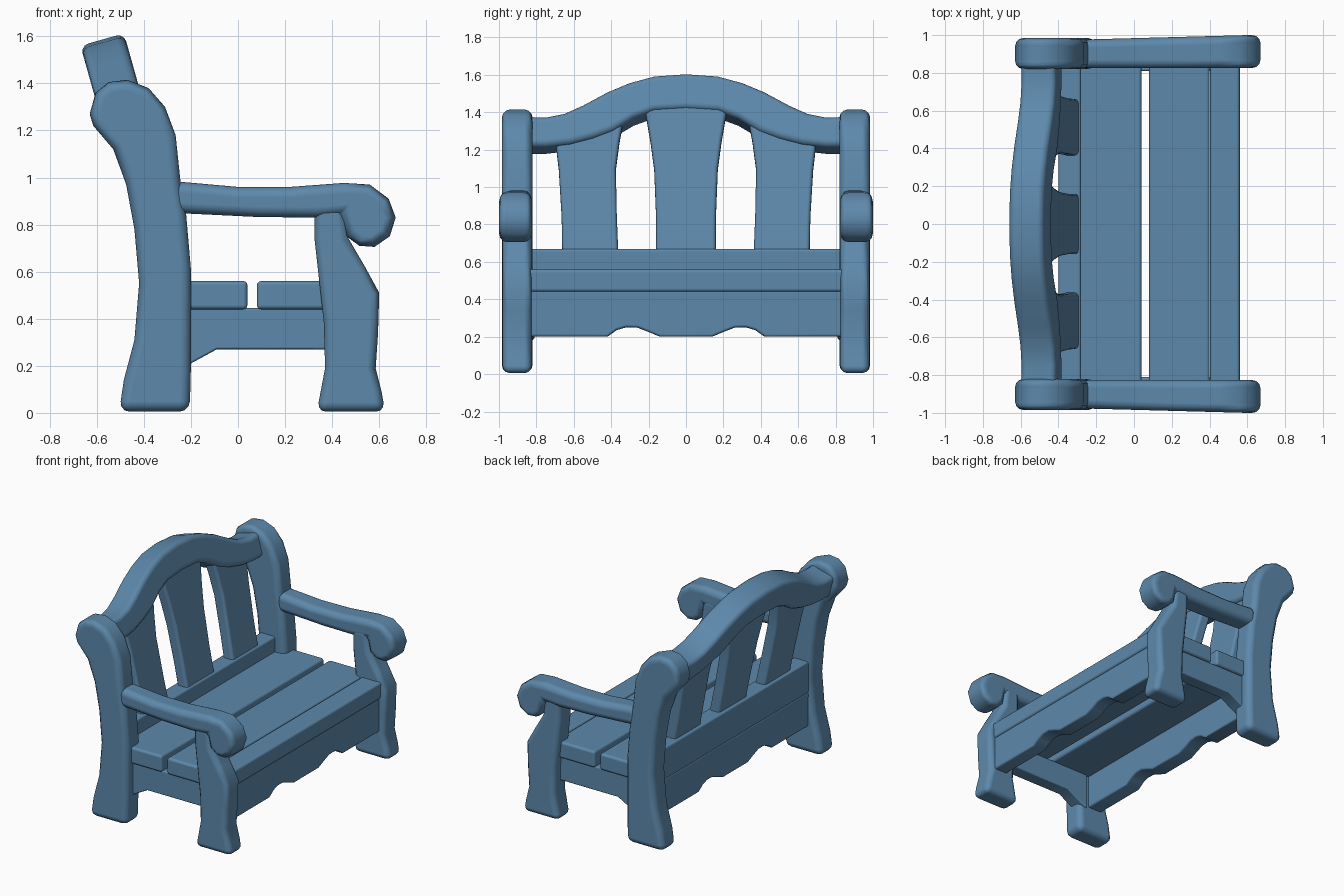
import bpy
import bmesh

cube = bpy.data.objects.get("Cube")
if cube:
    bpy.data.objects.remove(cube, do_unlink=True)

# One paint colour for the whole bench
blue = bpy.data.materials.new("blue_paint")
blue.use_nodes = True
color = (0.11, 0.25, 0.41, 1)
blue.diffuse_color = color
bsdf = next(n for n in blue.node_tree.nodes if n.type == 'BSDF_PRINCIPLED')
bsdf.inputs["Base Color"].default_value = color


def prism(name, profile, axis, low, high, bevel=0.03, lean=0.0, pivot=0.0, flare=0.0):
    """Extrude a profile (x,z along y, or y,z along x) and round its edges.
    lean tilts it backwards about its front face, flare widens its outer side to the front."""
    bm = bmesh.new()
    rings = []
    outer = max(low, high, key=abs)
    for d in (low, high):
        ring = []
        for a, z in profile:
            if axis == 'y':
                grow = flare * (a - 0.6) if d == outer else 0
                co = (a, d * (1 + grow), z)
            else:
                co = (d - lean * (z - pivot), a, z + lean * (d - high))
            ring.append(bm.verts.new(co))
        rings.append(ring)
    n = len(profile)
    for ring in rings:
        bm.faces.new(ring)
    for i in range(n):
        j = (i + 1) % n
        bm.faces.new((rings[0][i], rings[0][j], rings[1][j], rings[1][i]))
    bmesh.ops.recalc_face_normals(bm, faces=bm.faces)
    for f in bm.faces:
        f.smooth = True
    mesh = bpy.data.meshes.new(name)
    bm.to_mesh(mesh)
    bm.free()
    mesh.materials.append(blue)
    obj = bpy.data.objects.new(name, mesh)
    bpy.context.collection.objects.link(obj)
    mod = obj.modifiers.new("rounded_edges", 'BEVEL')
    mod.width = bevel
    mod.segments = 3
    mod.limit_method = 'ANGLE'
    mod.angle_limit = 0.9
    mod.harden_normals = True
    return obj


def rect(a0, a1, z0, z1):
    return [(a0, z0), (a1, z0), (a1, z1), (a0, z1)]


def symmetric(half):
    """Mirror an open run of (y, z) points that starts on the centre line."""
    return [(-y, z) for y, z in reversed(half) if y > 0] + half


# Side frames: back posts, front legs, scrolled arms and side rails
back_post = [(-0.505, 0.005), (-0.205, 0.005), (-0.2, 0.2), (-0.2, 0.61), (-0.22, 0.84),
             (-0.245, 0.99), (-0.265, 1.18), (-0.31, 1.3), (-0.38, 1.38), (-0.47, 1.415),
             (-0.55, 1.405), (-0.605, 1.36), (-0.63, 1.27), (-0.615, 1.22), (-0.53, 1.12),
             (-0.475, 0.97), (-0.44, 0.78), (-0.42, 0.55), (-0.44, 0.31), (-0.485, 0.14)]
front_leg = [(0.335, 0.005), (0.625, 0.005), (0.61, 0.09), (0.585, 0.19), (0.595, 0.34),
             (0.6, 0.51), (0.54, 0.62), (0.47, 0.74), (0.45, 0.9), (0.325, 0.9),
             (0.325, 0.74), (0.365, 0.38), (0.37, 0.19)]
arm = [(-0.28, 0.85), (0.09, 0.832), (0.33, 0.83), (0.44, 0.84), (0.46, 0.75),
       (0.515, 0.71), (0.58, 0.705), (0.645, 0.75), (0.67, 0.83), (0.64, 0.91),
       (0.56, 0.97), (0.45, 0.977), (0.22, 0.96), (0.0, 0.96), (-0.28, 0.985)]
side_rail = [(-0.26, 0.18), (-0.2, 0.21), (-0.09, 0.27), (0.42, 0.27), (0.42, 0.445), (-0.26, 0.445)]

for side, s in (("left", 1), ("right", -1)):
    for name, profile, inner, outer, bevel, flare in (
            ("back_post", back_post, 0.82, 0.985, 0.045, 0),
            ("front_leg", front_leg, 0.825, 0.98, 0.04, 0),
            ("arm", arm, 0.825, 1.0, 0.045, 0.027),
            ("side_rail", side_rail, 0.81, 0.91, 0.01, 0)):
        prism(f"{side}_{name}", profile, 'y', *sorted((s * inner, s * outer)), bevel, flare=flare)

# Seat planks
for name, x0, x1 in (("back", -0.32, 0.04), ("middle", 0.08, 0.4), ("front", 0.403, 0.56)):
    prism(f"{name}_seat_plank", rect(x0, x1, 0.44, 0.56), 'y', -0.93, 0.93, 0.018)

# Scalloped aprons under the seat
lower_edge = symmetric([(0.14, 0.2), (0.2, 0.225), (0.26, 0.248), (0.32, 0.25),
                        (0.37, 0.235), (0.42, 0.2), (0.88, 0.2)])
apron = lower_edge + [(0.88, 0.45), (-0.88, 0.45)]
prism("front_apron", apron, 'x', 0.44, 0.55, 0.015)
prism("back_apron", apron, 'x', -0.4, -0.28, 0.015)

# Backrest: lower rail, three flared slats and an arched top rail
prism("lower_back_rail", rect(-0.88, 0.88, 0.44, 0.67), 'x', -0.4, -0.28, 0.015)

centre_slat = symmetric([(0.16, 0.6), (0.16, 0.85), (0.17, 1.1), (0.19, 1.25), (0.225, 1.45)])
prism("centre_back_slat", centre_slat, 'x', -0.375, -0.295, 0.02, 0.2, 0.67)
outer_slat = [(0.36, 0.6), (0.66, 0.6), (0.665, 0.85), (0.68, 1.1), (0.7, 1.27),
              (0.33, 1.38), (0.355, 1.25), (0.375, 1.1), (0.37, 0.85)]
for side, s in (("left", 1), ("right", -1)):
    prism(f"{side}_back_slat", [(s * y, z) for y, z in outer_slat], 'x',
          -0.375, -0.295, 0.02, 0.2, 0.67)

rail_top = symmetric([(0, 1.612), (0.17, 1.6), (0.3, 1.565), (0.42, 1.515), (0.55, 1.445),
                      (0.65, 1.4), (0.75, 1.38), (0.88, 1.385)])
rail_bottom = symmetric([(0, 1.42), (0.17, 1.41), (0.28, 1.37), (0.39, 1.305), (0.5, 1.265),
                         (0.62, 1.235), (0.75, 1.22), (0.88, 1.22)])
prism("top_back_rail", rail_bottom + rail_top[::-1], 'x', -0.61, -0.425, 0.035, 0.28, 1.4)
